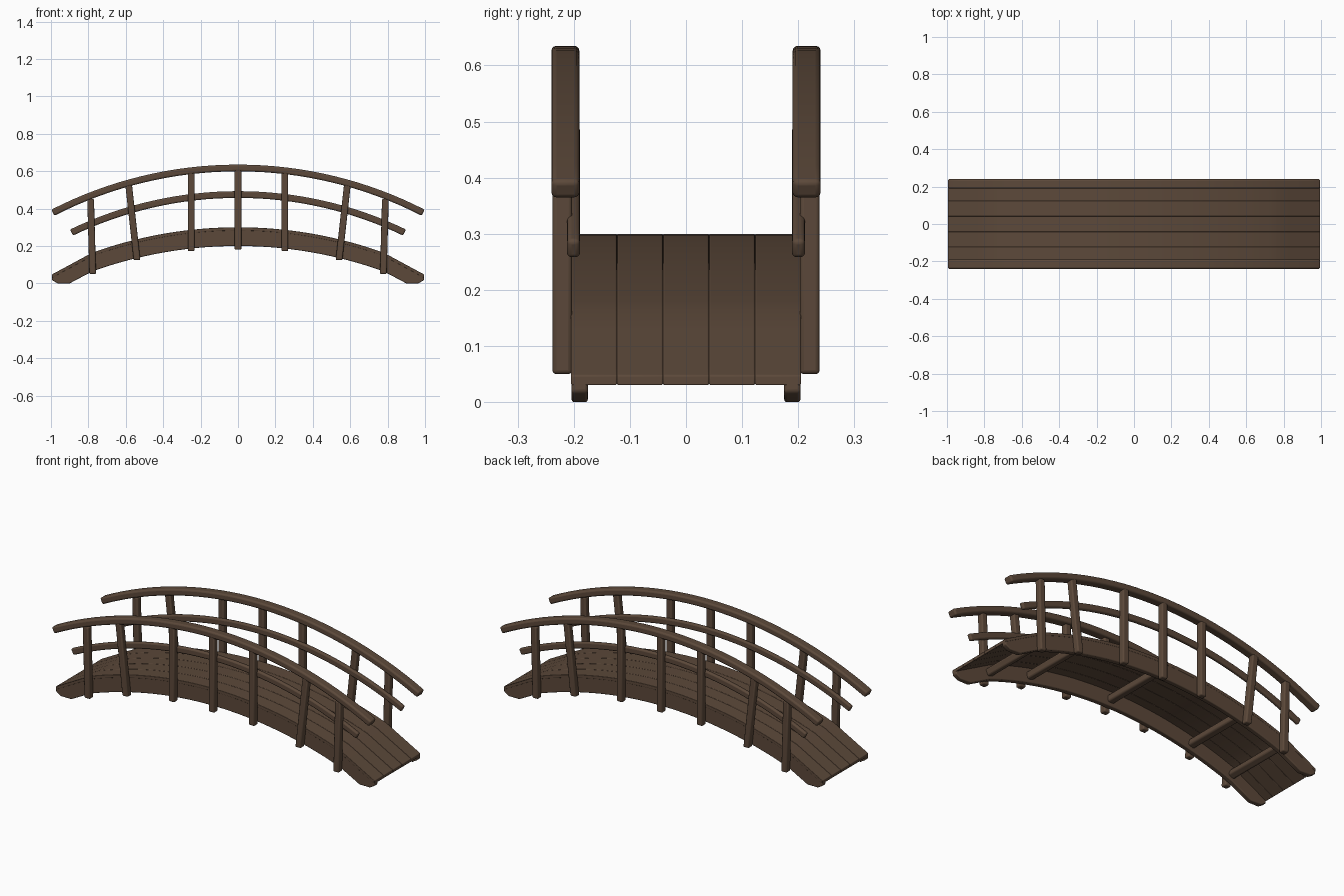
import bpy, bmesh, math

if "Cube" in bpy.data.objects:
    bpy.data.objects.remove(bpy.data.objects["Cube"])

wood = bpy.data.materials.new("dark brown wood")
wood.diffuse_color = (0.107, 0.066, 0.042, 1)
wood.use_nodes = True
wood.node_tree.nodes["Principled BSDF"].inputs["Base Color"].default_value = wood.diffuse_color


def finish(name, bm, bevel):
    bmesh.ops.recalc_face_normals(bm, faces=bm.faces)
    me = bpy.data.meshes.new(name)
    bm.to_mesh(me)
    bm.free()
    me.materials.append(wood)
    ob = bpy.data.objects.new(name, me)
    bpy.context.collection.objects.link(ob)
    mod = ob.modifiers.new("soft edges", 'BEVEL')
    mod.width = bevel
    mod.segments = 3
    mod.limit_method = 'ANGLE'
    mod.angle_limit = math.radians(50)
    bpy.context.view_layer.objects.active = ob
    ob.select_set(True)
    bpy.ops.object.shade_smooth_by_angle(angle=math.radians(35))
    ob.select_set(False)
    return ob


def strip(name, upper, lower, y0, y1, bevel):
    """Solid swept across y, bounded by an upper and a lower xz line."""
    bm = bmesh.new()
    rings = []
    for (xa, za), (xb, zb) in zip(upper, lower):
        rings.append([bm.verts.new(p) for p in
                      ((xa, y0, za), (xa, y1, za), (xb, y1, zb), (xb, y0, zb))])
    for a, b in zip(rings, rings[1:]):
        for i in range(4):
            j = (i + 1) % 4
            bm.faces.new((a[i], a[j], b[j], b[i]))
    bm.faces.new(rings[0])
    bm.faces.new(rings[-1])
    return finish(name, bm, bevel)


def arc(half, z_mid, z_end, offset, n=32):
    """Circular arc in xz, offset along its normal."""
    sag = z_mid - z_end
    r = (half * half + sag * sag) / (2 * sag)
    a = math.asin(half / r)
    pts = []
    for i in range(n + 1):
        t = -a + 2 * a * i / n
        pts.append(((r + offset) * math.sin(t), z_mid - r + (r + offset) * math.cos(t)))
    return pts


# Deck line: an arc with straight ramps at both ends
R, KNEE = 2.3, 0.78


def curve(x, z_mid):
    return z_mid - R + math.sqrt(R * R - x * x)


def top(x):
    x = abs(x)
    if x <= KNEE:
        return curve(x, 0.30)
    k = curve(KNEE, 0.30)
    return k + (0.045 - k) * (x - KNEE) / (1 - KNEE)


def bottom(x):
    x = abs(x)
    if x <= KNEE:
        return curve(x, 0.20)
    if x <= 0.90:
        return curve(KNEE, 0.20) * (0.90 - x) / (0.90 - KNEE)
    return max(0, (x - 0.965) * 0.6)


half_xs = [KNEE * i / 16 for i in range(1, 17)] + [0.84, 0.90, 0.965, 0.995]
xs = [-x for x in reversed(half_xs)] + [0] + half_xs

# Lengthwise deck planks
N, W = 5, 0.41
for i in range(N):
    y0 = -W / 2 + i * W / N
    strip(f"deck_plank_{i + 1}", [(x, top(x)) for x in xs],
          [(x, top(x) - 0.018) for x in xs], y0, y0 + W / N, 0.0025)

# Cross beams under the deck
for x in (-0.78, -0.52, 0, 0.52, 0.78):
    z = top(x) - 0.06
    t = math.atan((top(x + 0.02) - top(x - 0.02)) / 0.04)
    u, v = (math.cos(t) * 0.02, math.sin(t) * 0.02), (-math.sin(t) * 0.02, math.cos(t) * 0.02)
    strip("cross_beam",
          [(x - u[0] + v[0], z - u[1] + v[1]), (x + u[0] + v[0], z + u[1] + v[1])],
          [(x - u[0] - v[0], z - u[1] - v[1]), (x + u[0] - v[0], z + u[1] - v[1])],
          -0.19, 0.19, 0.01)

# Post feet and heads: (x foot, z foot, x head, z head)
posts = [(0, 0.18, 0, 0.61)]
for m in (-1, 1):
    posts += [(m * 0.25, 0.172, m * 0.25, 0.595),
              (m * 0.54, 0.125, m * 0.585, 0.53),
              (m * 0.777, 0.05, m * 0.788, 0.452)]

for s, side in ((-1, "front"), (1, "back")):
    def ys(a, b):
        return sorted((s * a, s * b))
    # Side beams carrying the deck
    strip(f"{side}_side_beam", [(x, top(x) - 0.006) for x in xs],
          [(x, bottom(x)) for x in xs], *ys(0.175, 0.204), 0.005)
    # Handrail and middle rail
    strip(f"{side}_handrail", arc(0.99, 0.617, 0.378, 0.018),
          arc(0.99, 0.617, 0.378, -0.018), *ys(0.19, 0.24), 0.009)
    strip(f"{side}_middle_rail", arc(0.89, 0.475, 0.272, 0.018),
          arc(0.89, 0.475, 0.272, -0.018), *ys(0.189, 0.212), 0.008)
    # Posts outside the side beams
    for xf, zf, xh, zh in posts:
        strip(f"{side}_post", [(xf - 0.018, zf), (xh - 0.018, zh)],
              [(xf + 0.018, zf), (xh + 0.018, zh)], *ys(0.203, 0.238), 0.007)
